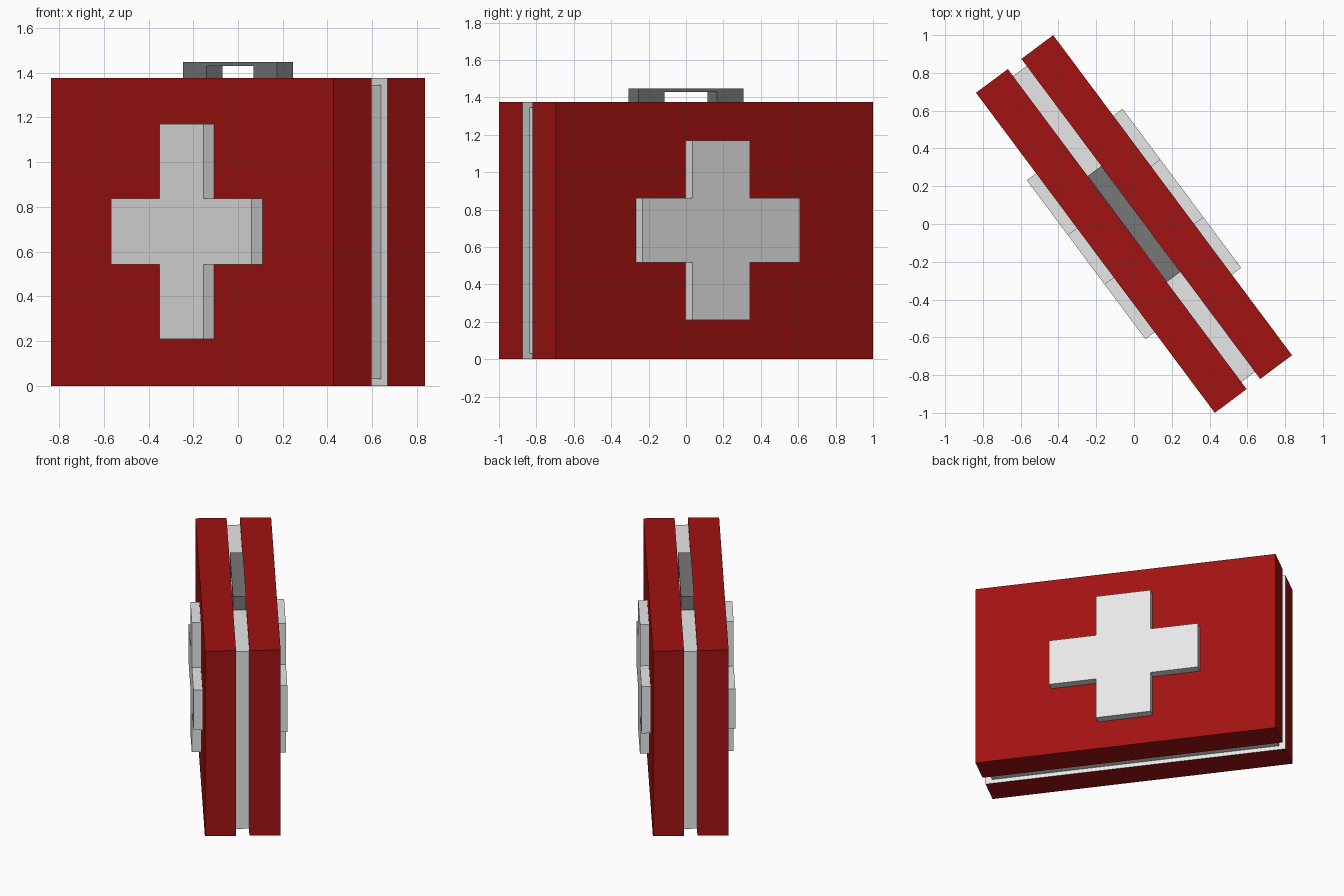
import bpy, math
from mathutils import Matrix

if "Cube" in bpy.data.objects:
    bpy.data.objects.remove(bpy.data.objects["Cube"])


def mat(name, col):
    m = bpy.data.materials.new(name)
    m.diffuse_color = (*col, 1)
    m.use_nodes = True
    m.node_tree.nodes["Principled BSDF"].inputs["Base Color"].default_value = m.diffuse_color
    return m


RED = mat("dark red", (0.36, 0.006, 0.006))
GREY = mat("light grey", (0.8, 0.8, 0.8))
DARK = mat("dark grey", (0.185, 0.185, 0.185))

# Local frame: x along the case, y through its thickness, turned about z
TURN = Matrix.Rotation(math.radians(-53.27), 4, 'Z')


def extrude_profile(name, pts, y0, y1, *mats):
    """Extrude a counter-clockwise xz outline from y0 to y1, then turn it."""
    n = len(pts)
    verts = [(x, y, z) for y in (y0, y1) for x, z in pts]
    faces = [tuple(range(n)), tuple(reversed(range(n, 2 * n)))]
    faces += [(i, i + n, (i + 1) % n + n, (i + 1) % n) for i in range(n)]
    me = bpy.data.meshes.new(name)
    me.from_pydata(verts, [], faces)
    for m in mats:
        me.materials.append(m)
    me.transform(TURN)
    ob = bpy.data.objects.new(name, me)
    bpy.context.collection.objects.link(ob)
    return ob


def rect(hx, z0, z1):
    return [(-hx, z0), (hx, z0), (hx, z1), (-hx, z1)]


def cross(w, v, h, b, zc):
    """w/v half widths of the arms, h/b half heights of the arms."""
    q = [(v, -h), (v, -b), (w, -b), (w, b), (v, b), (v, h)]
    q += [(-x, -z) for x, z in q]
    return [(x, zc + z) for x, z in q]


# Two shells; the face on the inside of each is grey
front = extrude_profile("front_shell", rect(1.057, 0, 1.375), -0.255, -0.045, RED, GREY)
front.data.polygons[1].material_index = 1
back = extrude_profile("back_shell", rect(1.057, 0, 1.375), 0.045, 0.255, RED, GREY)
back.data.polygons[0].material_index = 1

# Recessed core between the shells
extrude_profile("core", rect(1.01, 0.03, 1.345), -0.045, 0.045, GREY)

# Raised crosses
extrude_profile("front_cross", cross(0.525, 0.164, 0.48, 0.148, 0.69), -0.316, -0.255, GREY)
extrude_profile("back_cross", cross(0.525, 0.192, 0.48, 0.173, 0.69), 0.255, 0.316, GREY)

# Carry handle
extrude_profile("handle", [(-0.35, 1.345), (-0.175, 1.345), (-0.175, 1.43), (0.175, 1.43),
                           (0.175, 1.345), (0.35, 1.345), (0.35, 1.447), (-0.35, 1.447)],
                -0.0445, 0.0445, DARK)
